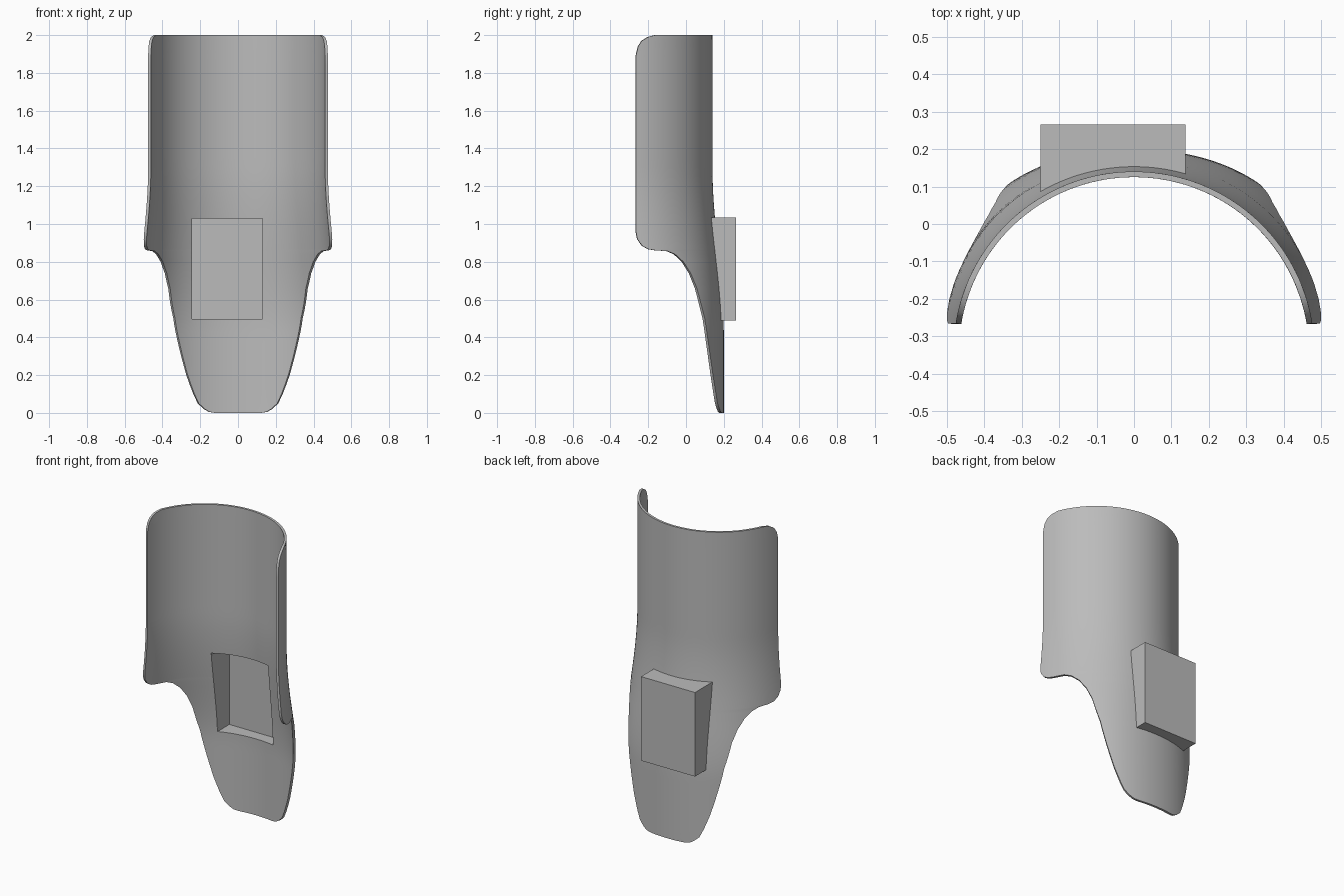
import bpy, bmesh, math

old = bpy.data.objects.get("Cube")
if old:
    bpy.data.objects.remove(old, do_unlink=True)

grey = bpy.data.materials.new("plain grey")
grey.use_nodes = True
grey.diffuse_color = (0.5, 0.5, 0.5, 1)
grey.node_tree.nodes["Principled BSDF"].inputs["Base Color"].default_value = (0.5, 0.5, 0.5, 1)

YC = -0.342      # axis of the shell curve
THICK = 0.015    # shell thickness
# Side edge of the shell as (z, y), top to bottom
EDGE = [(2, -.16), (1.99, -.2), (1.97, -.233), (1.94, -.253), (1.89, -.265),
        (.96, -.265), (.92, -.257), (.885, -.232), (.867, -.2), (.86, -.16),
        (.857, -.1), (.84, -.06), (.8, -.018), (.74, .018), (.66, .048),
        (.5, .085), (.35, .107), (.2, .13), (.1, .148), (.05, .158),
        (.02, .17), (.005, .178), (0, .187)]


def flare(z):
    u = min(1, max(0, (1.3 - z) / 0.88))
    return u * u * (3 - 2 * u)


def base_radius(z):
    return 0.482 + 0.06 * flare(z)


def radius(z, a):
    return base_radius(z) + 0.02 * flare(z) ** 2 * math.sin(2 * a) ** 2


def shell_y(x, z, inset):
    a = 0
    for _ in range(6):
        a = math.asin(x / radius(z, a))
    return YC + (radius(z, a) - inset) * math.cos(a)


def make_object(name, bm):
    bmesh.ops.recalc_face_normals(bm, faces=bm.faces)
    mesh = bpy.data.meshes.new(name)
    bm.to_mesh(mesh)
    bm.free()
    mesh.materials.append(grey)
    obj = bpy.data.objects.new(name, mesh)
    bpy.context.collection.objects.link(obj)
    return obj


def select_only(obj):
    bpy.ops.object.select_all(action='DESELECT')
    obj.select_set(True)
    bpy.context.view_layer.objects.active = obj


def cut(obj, cutter):
    mod = obj.modifiers.new("cut", 'BOOLEAN')
    mod.operation = 'DIFFERENCE'
    mod.solver = 'EXACT'
    mod.object = cutter
    select_only(obj)
    bpy.ops.object.modifier_apply(modifier=mod.name)
    bpy.data.objects.remove(cutter, do_unlink=True)


# Curved shell: rows of arcs whose width follows the edge profile
rows = []
for (z0, y0), (z1, y1) in zip(EDGE, EDGE[1:]):
    n = max(1, math.ceil((z0 - z1) / 0.05))
    rows += [(z0 + (z1 - z0) * i / n, y0 + (y1 - y0) * i / n) for i in range(n)]
rows.append(EDGE[-1])
COLS = 64
bm = bmesh.new()
grids = []
for inset in (0, THICK):
    grid = []
    for z, y in rows:
        half = math.acos((y - YC) / base_radius(z))
        line = []
        for i in range(COLS + 1):
            a = half * (2 * i / COLS - 1)
            r = radius(z, a) - inset
            line.append(bm.verts.new((r * math.sin(a), YC + r * math.cos(a), z)))
        grid.append(line)
    grids.append(grid)
    for p, q in zip(grid, grid[1:]):
        for i in range(COLS):
            bm.faces.new((p[i], p[i + 1], q[i + 1], q[i]))
# Rim joining the outer and inner skins
rims = []
for g in grids:
    rims.append(g[0] + [r[-1] for r in g[1:-1]] + g[-1][::-1] + [r[0] for r in g[-2:0:-1]])
for i in range(len(rims[0])):
    bm.faces.new((rims[0][i - 1], rims[0][i], rims[1][i], rims[1][i - 1]))
shell = make_object("curved_shell", bm)

# Rear box: four walls fitted to the shell and a flat back plate
X0, X1, Z0, Z1, BACK, WALL = -0.25, 0.137, 0.49, 1.035, 0.265, 0.006
corners = [(X0, Z0), (X1, Z0), (X1, Z1), (X0, Z1)]
SEG = 16
path = []
for (xa, za), (xb, zb) in zip(corners, corners[1:] + corners[:1]):
    path += [(xa + (xb - xa) * i / SEG, za + (zb - za) * i / SEG) for i in range(SEG)]
bm = bmesh.new()
front = [bm.verts.new((x, shell_y(x, z, THICK * 0.7), z)) for x, z in path]
back = [bm.verts.new((x, BACK, z)) for x, z in path]
for i in range(len(path)):
    bm.faces.new((front[i - 1], front[i], back[i], back[i - 1]))
bm.faces.new(back)
box = make_object("rear_box", bm)
# Make the normals point outward so the wall thickness goes inward
plate = max(box.data.polygons, key=lambda p: p.area)
if plate.normal.y < 0:
    box.data.flip_normals()
mod = box.modifiers.new("walls", 'SOLIDIFY')
mod.thickness = WALL
mod.offset = -1
mod.use_even_offset = True
select_only(box)
bpy.ops.object.modifier_apply(modifier=mod.name)

# Small round hole through the back plate
bm = bmesh.new()
bmesh.ops.create_cone(bm, cap_ends=True, segments=24, radius1=0.013, radius2=0.013, depth=0.08)
for v in bm.verts:
    x, y, z = v.co
    v.co = (0.085 + x, BACK + z, 0.70 + y)
cut(box, make_object("hole_cutter", bm))

# Opening in the shell leading into the box
bm = bmesh.new()
bmesh.ops.create_cube(bm, size=1)
for v in bm.verts:
    v.co = ((X0 + X1) / 2 + v.co.x * (X1 - X0 - 2 * WALL), 0.15 + v.co.y * 0.5,
            (Z0 + Z1) / 2 + v.co.z * (Z1 - Z0 - 2 * WALL))
cut(shell, make_object("opening_cutter", bm))

for obj in (shell, box):
    select_only(obj)
    bpy.ops.object.shade_smooth_by_angle(angle=math.radians(30))
